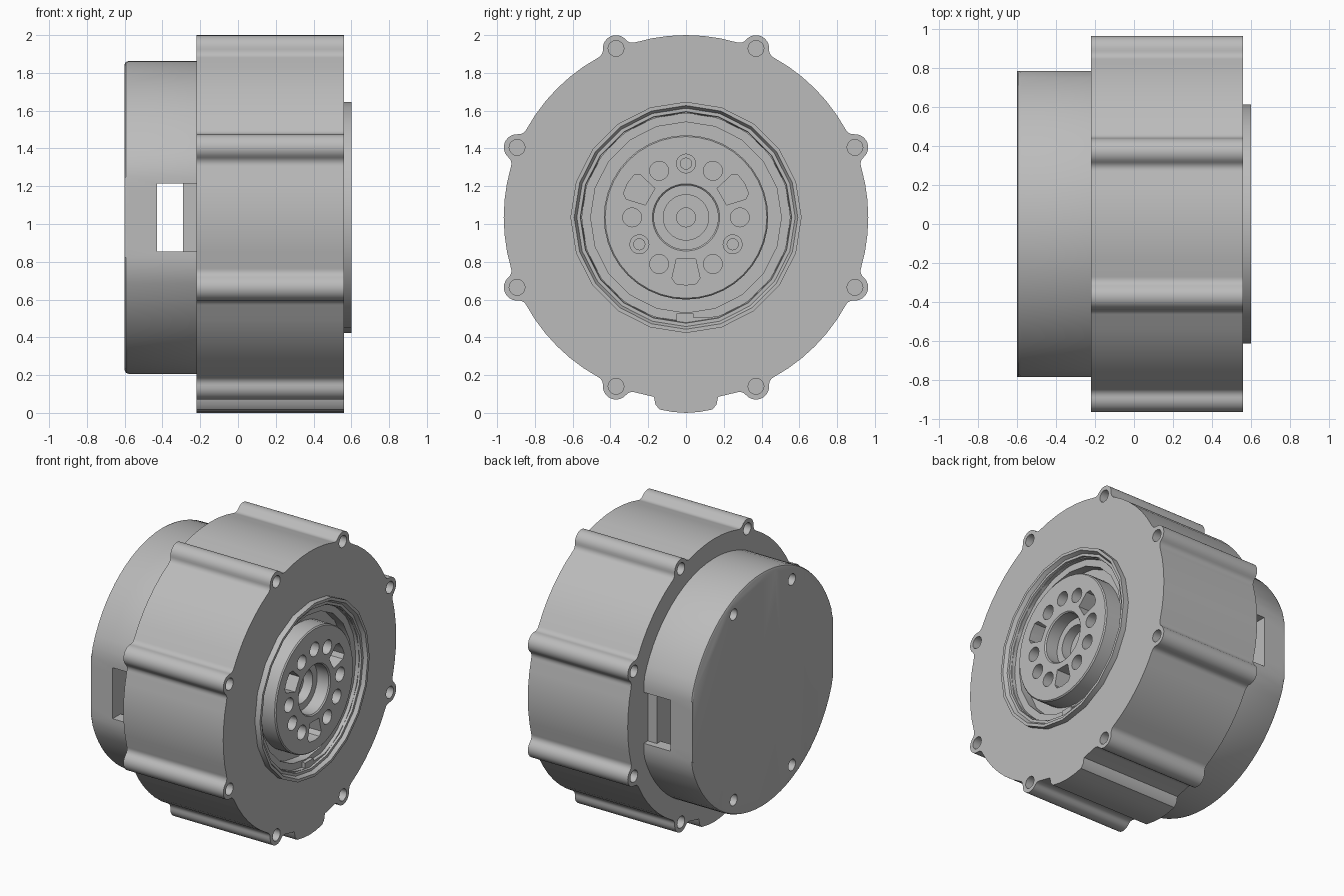
import bpy, bmesh, math
from math import sin, cos, pi, radians

if "Cube" in bpy.data.objects:
    bpy.data.objects.remove(bpy.data.objects["Cube"])

AXIS_Z = 1.035          # height of the main axis, which runs along x
BODY_R = 0.965

grey = bpy.data.materials.new("machined_grey")
grey.use_nodes = True
GREY = (0.5, 0.5, 0.5, 1)
grey.diffuse_color = GREY
grey.node_tree.nodes["Principled BSDF"].inputs["Base Color"].default_value = GREY


def finish(name, bm):
    """Turn a bmesh into a linked object with the grey material."""
    bmesh.ops.remove_doubles(bm, verts=bm.verts, dist=1e-5)
    bmesh.ops.recalc_face_normals(bm, faces=bm.faces)
    mesh = bpy.data.meshes.new(name)
    bm.to_mesh(mesh)
    bm.free()
    mesh.materials.append(grey)
    ob = bpy.data.objects.new(name, mesh)
    bpy.context.collection.objects.link(ob)
    return ob


def bridge(bm, a, b):
    n = len(a)
    for i in range(n):
        j = (i + 1) % n
        bm.faces.new((a[i], a[j], b[j], b[i]))


def loft(name, sections, bm=None):
    """Capped solid through (x, [(y, z about the axis)]) sections."""
    own = bm is None
    bm = bm or bmesh.new()
    rings = [[bm.verts.new((x, y, z + AXIS_Z)) for y, z in pts] for x, pts in sections]
    for a, b in zip(rings, rings[1:]):
        bridge(bm, a, b)
    bm.faces.new(rings[0])
    bm.faces.new(rings[-1])
    return finish(name, bm) if own else None


def circle(r, n, cy=0, cz=0):
    return [(cy + r * cos(2 * pi * i / n), cz + r * sin(2 * pi * i / n)) for i in range(n)]


def lathe(name, profile, n, closed=False):
    """Revolve an (x, radius) profile about the main axis."""
    bm = bmesh.new()
    rings = [[bm.verts.new((x, y, z + AXIS_Z)) for y, z in circle(max(r, 1e-3), n)]
             for x, r in profile]
    for a, b in zip(rings, rings[1:]):
        bridge(bm, a, b)
    if closed:
        bridge(bm, rings[-1], rings[0])
    else:
        bm.faces.new(rings[0])
        bm.faces.new(rings[-1])
    return finish(name, bm)


def holes(outlines, x0, x1):
    """One cutter made of several separate prisms."""
    bm = bmesh.new()
    for pts in outlines:
        loft("", [(x0, pts), (x1, pts)], bm)
    return finish("cutter", bm)


def cut(target, cutter):
    cutter.hide_render = True
    mod = target.modifiers.new("cut", 'BOOLEAN')
    mod.operation, mod.solver, mod.object = 'DIFFERENCE', 'EXACT', cutter
    bpy.context.view_layer.objects.active = target
    bpy.ops.object.modifier_apply(modifier=mod.name)
    bpy.data.objects.remove(cutter)


def polar(r, deg):
    return r * cos(radians(deg)), r * sin(radians(deg))


# Housing outline: round body with eight filleted screw lugs and a bottom tab
LUG_C, LUG_R, FIL = 0.968, 0.07, 0.045


def housing_outline():
    d = math.acos(((BODY_R + FIL) ** 2 + LUG_C ** 2 - (LUG_R + FIL) ** 2)
                  / (2 * (BODY_R + FIL) * LUG_C))
    fu, fv = (BODY_R + FIL) * cos(d), (BODY_R + FIL) * sin(d)
    phi = math.atan2(fv, fu - LUG_C)
    half = [(LUG_C + LUG_R * cos(phi * i / 6), LUG_R * sin(phi * i / 6)) for i in range(7)]
    for i in range(1, 6):
        t = pi + phi + (d - phi) * i / 5
        half.append((fu + FIL * cos(t), fv + FIL * sin(t)))
    lug = [(u, -v) for u, v in reversed(half[1:])] + half
    pts = []
    for k in range(8):
        a = radians(22.5 + 45 * k)
        pts += [(u * cos(a) - v * sin(a), u * sin(a) + v * cos(a)) for u, v in lug]
        if k == 5:      # tab in the gap at the bottom
            side = [(0.17, -0.95), (0.162, -0.99), (0.14, -1.017), (0.07, -1.03)]
            pts += [(-y, z) for y, z in side] + [(0, -AXIS_Z)] + side[::-1]
        else:
            gap = pi / 4 - 2 * d
            pts += [(BODY_R * cos(a + d + gap * i / 6), BODY_R * sin(a + d + gap * i / 6))
                    for i in range(1, 6)]
    return pts


outline = housing_outline()
housing = loft("housing", [(-0.22, outline), (0.56, outline)])
cut(housing, lathe("cutter", [(0.7, 0), (0.7, 0.55), (0.47, 0.55),
                              (0.47, 0.4), (0.32, 0.4), (0.32, 0)], 40))
lug_holes = [circle(0.042, 16, *polar(LUG_C, 22.5 + 45 * k)) for k in range(8)]
cut(housing, holes(lug_holes, 0.44, 0.7))
cut(housing, holes(lug_holes, -0.4, -0.1))

# Stepped seal ring around the output
ring = lathe("output_ring", [(0.5, 0.612), (0.6, 0.612), (0.6, 0.592), (0.575, 0.578),
                             (0.575, 0.56), (0.535, 0.553), (0.535, 0.505),
                             (0.46, 0.505), (0.46, 0.57)], 20, True)
key = [(-0.05, -0.56), (0.17, -0.54), (0.17, -0.525), (0.04, -0.53), (0.04, -0.51), (-0.05, -0.51)]
ring_key = loft("ring_key", [(0.5, key), (0.56, key)])

# Output hub with stepped bore, bolt circle and three tapered pockets
hub = lathe("output_hub", [(0.3, 0), (0.3, 0.435), (0.59, 0.435), (0.598, 0.428), (0.598, 0.178),
                           (0.59, 0.17), (0.5, 0.17), (0.5, 0.12), (0.43, 0.12),
                           (0.43, 0.05), (0.36, 0.05), (0.36, 0)], 40)
bolts, pockets = [], []
for k in range(12):
    deg = 30 * k
    if deg in (30, 150, 270):
        pockets.append([polar(r, deg + o) for r, o in
                        ((0.225, -13), (0.225, 13), (0.33, 13), (0.355, 9),
                         (0.358, 0), (0.355, -9), (0.33, -13))])
    else:
        bolts.append(circle(0.05, 20, *polar(0.285, deg)))
cut(hub, holes(bolts, 0.45, 0.7))
cut(hub, holes(pockets, 0.48, 0.7))

# Dowel pins in three of the bolt holes
pins = bmesh.new()
for deg in (90, 210, 330):
    c = circle(0.032, 16, *polar(0.285, deg))
    loft("", [(0.44, c), (0.52, c)], pins)
dowels = finish("dowel_pins", pins)


# Rear cover with flat sides and a rounded back edge
def cover_section(r):
    return [(max(-0.785, min(0.785, y)), z) for y, z in circle(r, 72)]


cover = loft("rear_cover", [(-0.6, cover_section(0.81)), (-0.594, cover_section(0.822)),
                            (-0.58, cover_section(0.828)), (-0.21, cover_section(0.828))])
cut(cover, lathe("cutter", [(-0.43, 0), (-0.43, 0.72), (-0.29, 0.72), (-0.29, 0)], 48))


def box(y0, y1, h):
    return [(y0, -h), (y1, -h), (y1, h), (y0, h)]


# Cable window through both sides, with a shallow recess toward the housing
cut(cover, holes([box(-1, 1, 0.18)], -0.43, -0.29))
cut(cover, holes([box(-1, -0.74, 0.18), box(0.74, 1, 0.18)], -0.3, -0.2))
screws = [circle(0.04, 16, sy * 0.325, sz * 0.655) for sy in (-1, 1) for sz in (-1, 1)]
cut(cover, holes(screws, -0.7, -0.5))

# Smooth shading with crisp edges
parts = [housing, ring, ring_key, hub, dowels, cover]
for ob in parts:
    bpy.ops.object.select_all(action='DESELECT')
    ob.select_set(True)
    bpy.context.view_layer.objects.active = ob
    bpy.ops.object.shade_smooth_by_angle(angle=radians(30))
